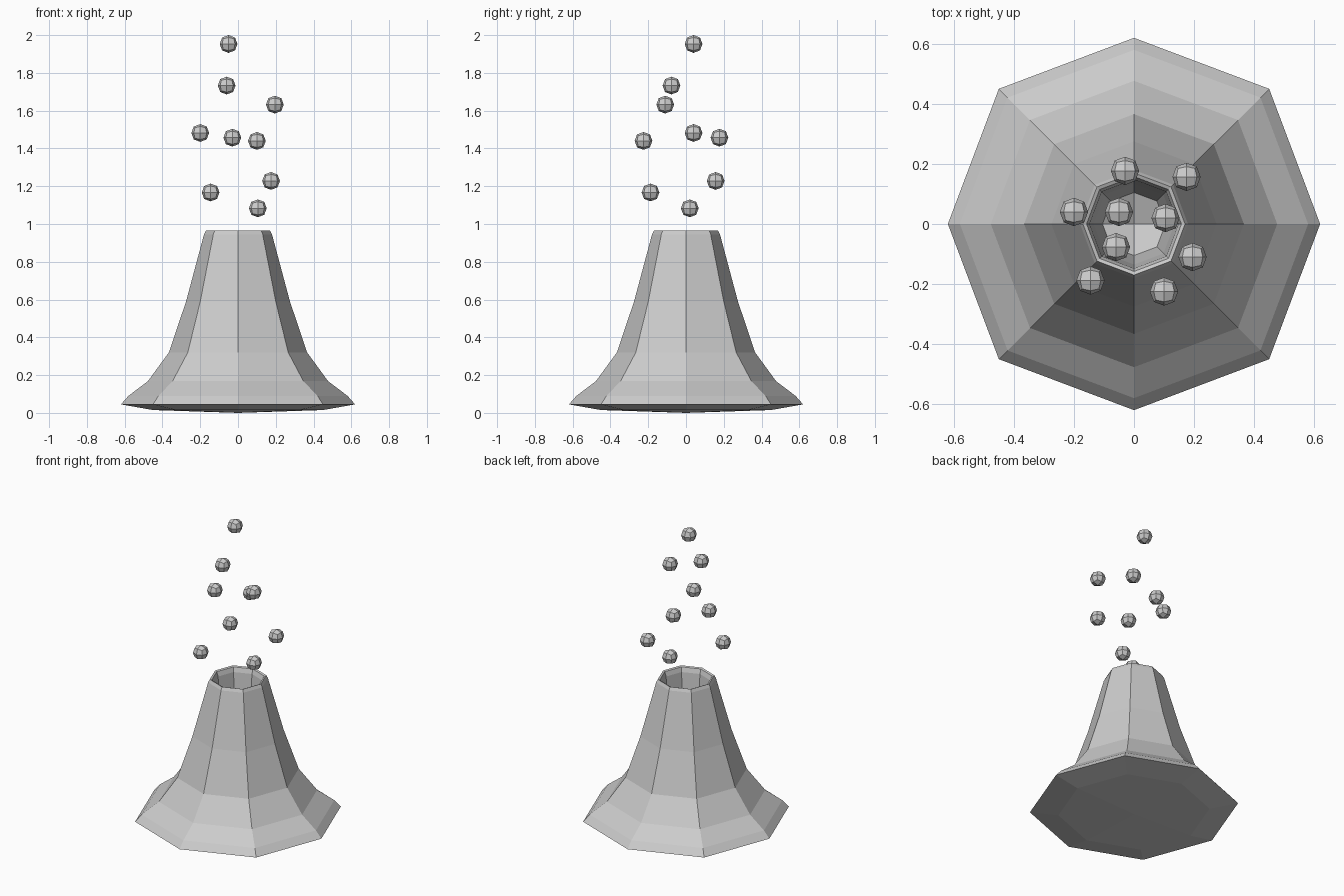
import bpy, bmesh
from math import cos, sin, pi

if "Cube" in bpy.data.objects:
    bpy.data.objects.remove(bpy.data.objects["Cube"], do_unlink=True)

stone = bpy.data.materials.new("stone_grey")
stone.use_nodes = True
grey = (0.6, 0.6, 0.6, 1)
stone.diffuse_color = grey
stone.node_tree.nodes["Principled BSDF"].inputs["Base Color"].default_value = grey


def add_object(name, bm):
    mesh = bpy.data.meshes.new(name)
    bmesh.ops.recalc_face_normals(bm, faces=bm.faces)
    bm.to_mesh(mesh)
    bm.free()
    mesh.materials.append(stone)
    obj = bpy.data.objects.new(name, mesh)
    bpy.context.collection.objects.link(obj)
    return obj


def eight_sided_shell(name, profile, low, high):
    """Rings of eight, slightly fuller on the diagonals, capped by quads."""
    bm = bmesh.new()
    rings = []
    for r, z in profile:
        ring = []
        for i in range(8):
            k = r * (1.027 if i % 2 else 1)
            ring.append(bm.verts.new((k * cos(i * pi / 4), k * sin(i * pi / 4), z)))
        rings.append(ring)
    for a, b in zip(rings, rings[1:]):
        for i in range(8):
            j = (i + 1) % 8
            bm.faces.new((a[i], a[j], b[j], b[i]))
    for ring, z in ((rings[0], low), (rings[-1], high)):
        centre = bm.verts.new((0, 0, z))
        for i in range(0, 8, 2):
            bm.faces.new((centre, ring[i], ring[i + 1], ring[(i + 2) % 8]))
    return add_object(name, bm)


# Cone: underside, flared skirt, steep walls, rim, then down into the crater
eight_sided_shell("volcano_cone", [
    (0.45, 0.015), (0.62, 0.045), (0.58, 0.09), (0.477, 0.168),
    (0.366, 0.32), (0.275, 0.59), (0.18, 0.945), (0.17, 0.965),
    (0.158, 0.96), (0.148, 0.93), (0.135, 0.75), (0.105, 0.56)], 0.0, 0.5)

# Rocks thrown out of the crater: rounded cubes
rocks = [
    (-0.05, 0.04, 1.953), (-0.06, -0.077, 1.733), (0.195, -0.11, 1.632),
    (-0.2, 0.04, 1.482), (-0.03, 0.177, 1.457), (0.1, -0.225, 1.44),
    (0.175, 0.157, 1.228), (-0.145, -0.188, 1.167), (0.105, 0.02, 1.083)]
for n, place in enumerate(rocks, 1):
    bm = bmesh.new()
    bmesh.ops.create_cube(bm, size=0.112)
    rock = add_object(f"flying_rock_{n}", bm)
    rock.location = place
    rock.modifiers.new("round", "SUBSURF").levels = 1
    rock.modifiers["round"].render_levels = 1
